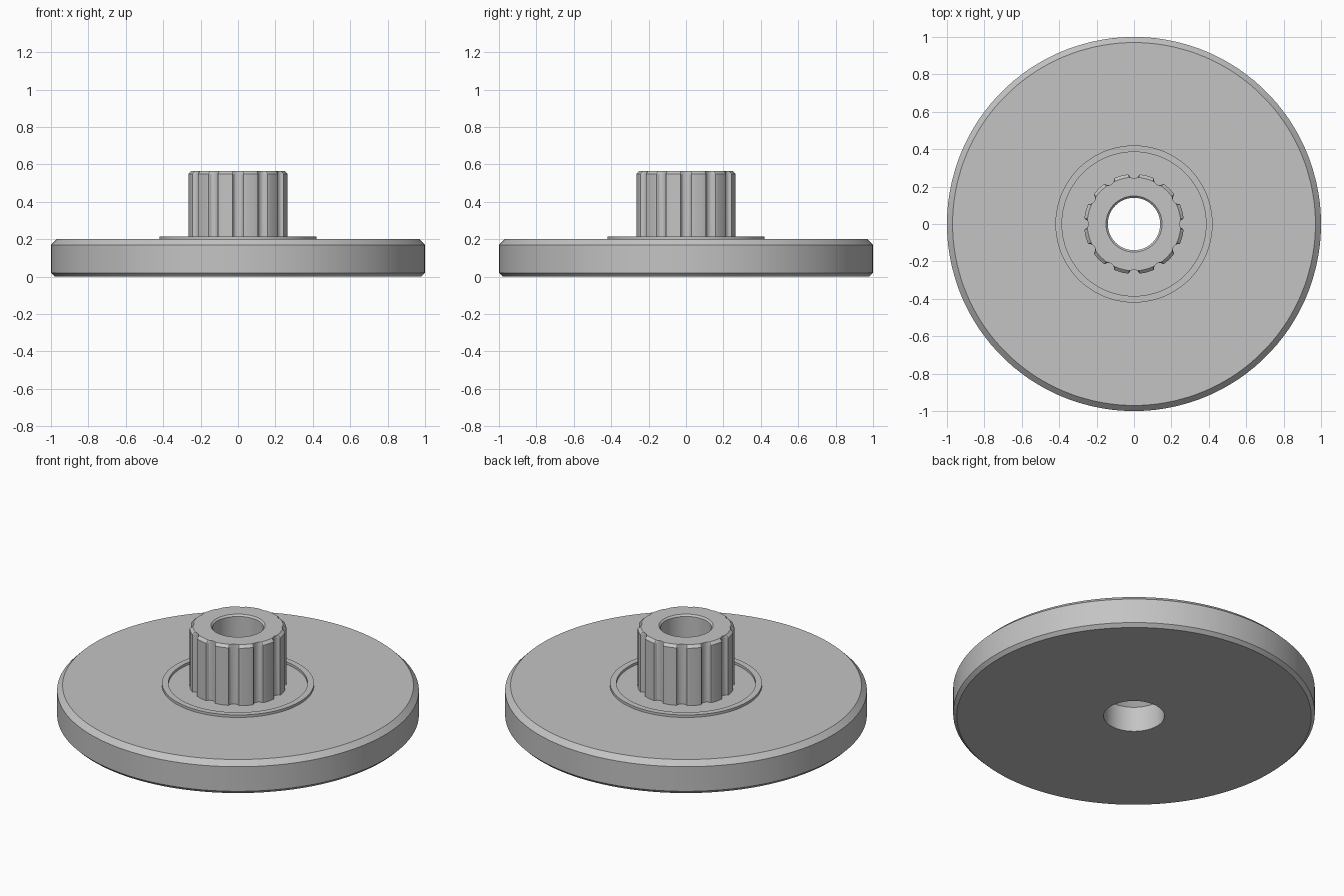
import bpy
import bmesh
from math import radians, sin, cos, sqrt

cube = bpy.data.objects.get("Cube")
if cube:
    bpy.data.objects.remove(cube)

# Single plain grey
grey = bpy.data.materials.new("light grey")
grey.use_nodes = True
colour = (0.55, 0.55, 0.55, 1)
grey.diffuse_color = colour
grey.node_tree.nodes["Principled BSDF"].inputs["Base Color"].default_value = colour

TEETH = 12
STEPS = (-7, -6.3, -4.5, -2.5, 0, 2.5, 4.5, 6.3, 7, 10, 13, 17, 20)
PITCH = 360 / TEETH
GROOVE_CENTRE, GROOVE_RADIUS = 0.275, 0.031
ANGLES = [(i * PITCH + s, s) for i in range(TEETH) for s in STEPS]


def groove_limit(step):
    """Distance from the axis to the round groove floor, in this direction."""
    a = radians(step)
    inside = GROOVE_RADIUS ** 2 - (GROOVE_CENTRE * sin(a)) ** 2
    return GROOVE_CENTRE * cos(a) - sqrt(inside) if inside > 0 else 1


def loft(name, profile, splined=False, closed=False):
    """Revolve (radius, height) points; splined profiles cut in the grooves."""
    bm = bmesh.new()
    rings = []
    for radius, z in profile:
        ring = []
        for angle, step in ANGLES:
            r = min(radius, groove_limit(step)) if splined else radius
            a = radians(angle)
            ring.append(bm.verts.new((r * cos(a), r * sin(a), z)))
        rings.append(ring)
    pairs = list(zip(rings, rings[1:]))
    if closed:
        pairs.append((rings[-1], rings[0]))
    n = len(ANGLES)
    for low, high in pairs:
        for i in range(n):
            j = (i + 1) % n
            bm.faces.new((low[i], low[j], high[j], high[i]))
    mesh = bpy.data.meshes.new(name)
    bm.to_mesh(mesh)
    bm.free()
    mesh.materials.append(grey)
    obj = bpy.data.objects.new(name, mesh)
    bpy.context.collection.objects.link(obj)
    bpy.ops.object.select_all(action="DESELECT")
    obj.select_set(True)
    bpy.context.view_layer.objects.active = obj
    bpy.ops.object.shade_smooth_by_angle(angle=radians(25))
    return obj


TOP, HUB_TOP, BORE = 0.2, 0.565, 0.14

# Chamfered disc with the wide lower bore tapering to the narrow one
loft("disc", [(BORE, TOP), (BORE, 0.181), (0.168, 0.153), (0.168, 0),
              (0.98, 0), (1, 0.02), (1, 0.17), (0.97, TOP)], closed=True)

# Low raised rim around the hub
loft("raised_rim", [(0.385, TOP - 0.005), (0.42, TOP - 0.005),
                    (0.42, 0.215), (0.385, 0.215)], closed=True)

# Splined hub with chamfered tooth tops, and its bore
loft("splined_hub", [(0.267, TOP), (0.267, 0.55), (0.25, HUB_TOP),
                     (0.15, HUB_TOP), (BORE, HUB_TOP - 0.01), (BORE, TOP)],
     splined=True)
